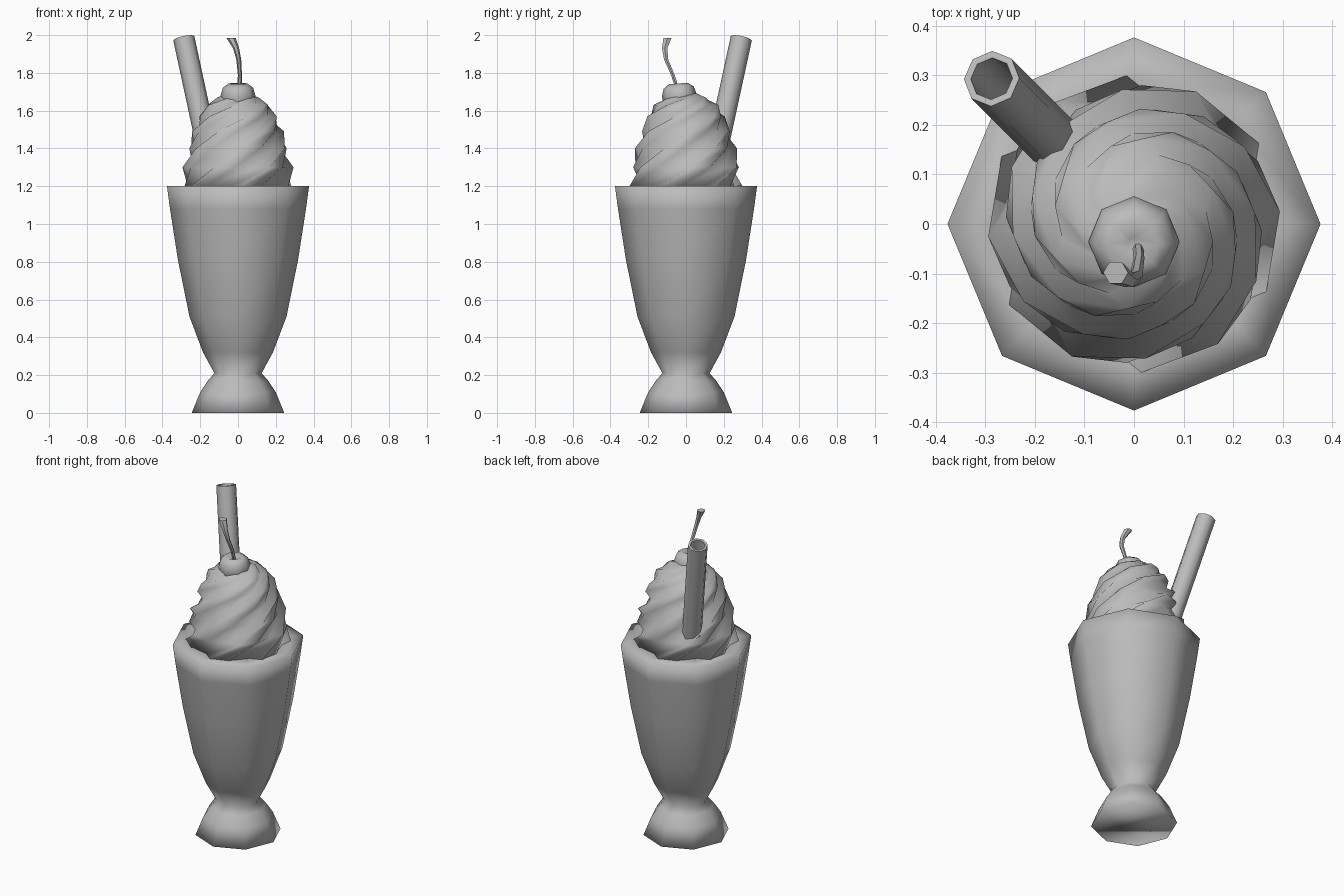
import bpy, bmesh
from math import sin, cos, pi, radians
from mathutils import Vector, Matrix

cube = bpy.data.objects.get("Cube")
if cube:
    bpy.data.objects.remove(cube, do_unlink=True)

grey = bpy.data.materials.new("plain grey")
grey.use_nodes = True
grey.diffuse_color = (0.5, 0.5, 0.5, 1)
grey.node_tree.nodes["Principled BSDF"].inputs["Base Color"].default_value = (0.5, 0.5, 0.5, 1)


def loft(name, rings, crease=180, matrix=None):
    """Skin a stack of equal-length rings, cap both ends and smooth below the crease angle."""
    bm = bmesh.new()
    loops = [[bm.verts.new(p) for p in ring] for ring in rings]
    for low, high in zip(loops, loops[1:]):
        for i in range(len(low)):
            j = (i + 1) % len(low)
            bm.faces.new((low[i], low[j], high[j], high[i]))
    bm.faces.new(loops[0][::-1])
    bm.faces.new(loops[-1])
    bmesh.ops.recalc_face_normals(bm, faces=bm.faces)
    for f in bm.faces:
        f.smooth = True
    for e in bm.edges:
        e.smooth = e.calc_face_angle(0) < radians(crease)
    mesh = bpy.data.meshes.new(name)
    bm.to_mesh(mesh)
    bm.free()
    mesh.materials.append(grey)
    obj = bpy.data.objects.new(name, mesh)
    bpy.context.collection.objects.link(obj)
    if matrix:
        obj.matrix_world = matrix
    return obj


def ring(r, z, sides=8, x=0, y=0):
    return [Vector((x + r * cos(2 * pi * i / sides), y + r * sin(2 * pi * i / sides), z))
            for i in range(sides)]


# Footed glass, filled to the rim
glass = [(0.245, 0), (0.2, 0.11), (0.16, 0.17), (0.125, 0.21), (0.185, 0.32),
         (0.257, 0.51), (0.318, 0.81), (0.36, 1.08), (0.376, 1.2), (0.29, 1.2)]
loft("glass", [ring(r, z) for r, z in glass])

# Whipped cream: six saw-tooth ridges twisting inwards as they rise
levels = [(1.19, 0.305, 150), (1.3, 0.295, 185), (1.4, 0.272, 215), (1.49, 0.245, 245),
          (1.57, 0.212, 285), (1.63, 0.172, 325), (1.67, 0.11, 365), (1.69, 0.06, 390)]
tooth = [(0, 1.0), (22, 0.95), (46, 0.86)]
cream = []
for z, r, twist in levels:
    cream.append([Vector((r * k * cos(a), r * k * sin(a), z))
                  for ridge in range(6) for step, k in tooth
                  for a in [radians(twist + ridge * 60 + step)]])
loft("whipped_cream", cream)

# Cherry with a dimple, leaning a little forwards
cherry = [(0.05, -0.08), (0.085, -0.04), (0.092, 0.01), (0.08, 0.05), (0.05, 0.072), (0.012, 0.055)]
loft("cherry", [ring(r, z) for r, z in cherry],
     matrix=Matrix.Translation((0, -0.035, 1.672)) @ Matrix.Rotation(0.08, 4, 'X'))

# Curved stem, thicker at the tip
stem = [(0.008, -0.045, 1.71, 0.011), (0.01, -0.07, 1.79, 0.011), (0.004, -0.105, 1.87, 0.013),
        (-0.01, -0.113, 1.93, 0.016), (-0.037, -0.098, 1.985, 0.025)]
loft("cherry_stem", [ring(r, z, 6, x, y) for x, y, z, r in stem], crease=50)

# Hollow straw leaning back and to the right
foot, tip = Vector((-0.12, 0.125, 1.21)), Vector((-0.287, 0.293, 1.984))
axis = tip - foot
length = axis.length
straw = [(0.057, 0), (0.057, length), (0.043, length), (0.04, length - 0.3)]
loft("straw", [ring(r, z) for r, z in straw], crease=50,
     matrix=Matrix.Translation(foot) @ axis.to_track_quat('Z', 'Y').to_matrix().to_4x4())
